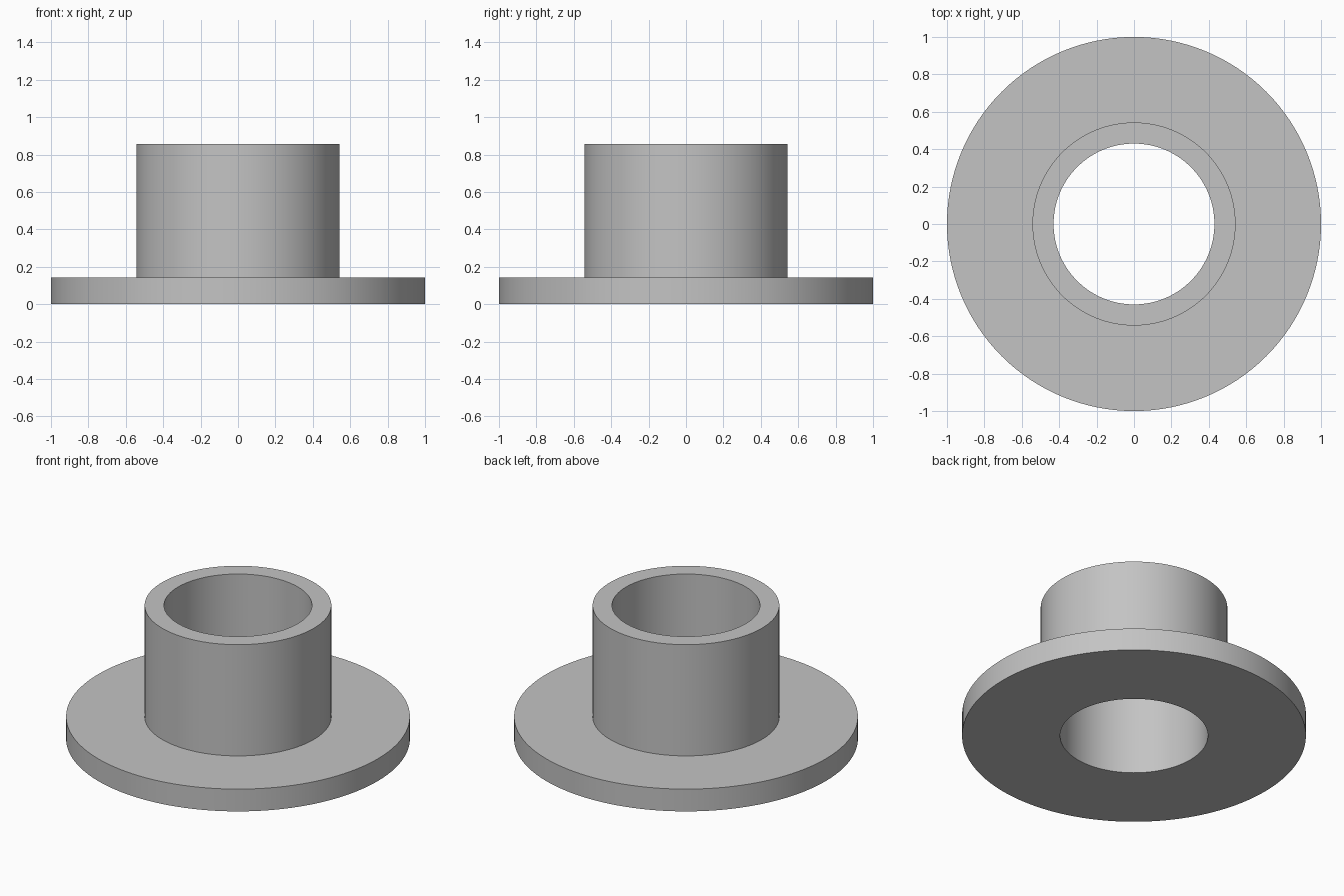
import bpy
import bmesh
import math

cube = bpy.data.objects.get("Cube")
if cube:
    bpy.data.objects.remove(cube, do_unlink=True)

SEGMENTS = 128
BORE, SLEEVE, FLANGE = 0.43, 0.543, 1.0
FLANGE_TOP, SLEEVE_TOP = 0.143, 0.857

# Plain grey
grey = bpy.data.materials.new("plain_grey")
grey.use_nodes = True
colour = (0.55, 0.55, 0.55, 1)
grey.diffuse_color = colour
grey.node_tree.nodes["Principled BSDF"].inputs["Base Color"].default_value = colour


def lathe(name, profile):
    """Turn a closed (radius, height) profile around the z axis."""
    bm = bmesh.new()
    rings = []
    for radius, z in profile:
        angles = [math.tau * i / SEGMENTS for i in range(SEGMENTS)]
        rings.append([bm.verts.new((radius * math.cos(a), radius * math.sin(a), z))
                      for a in angles])
    for k, low in enumerate(rings):
        high = rings[(k + 1) % len(rings)]
        for i in range(SEGMENTS):
            j = (i + 1) % SEGMENTS
            bm.faces.new((low[i], low[j], high[j], high[i]))
    bmesh.ops.recalc_face_normals(bm, faces=bm.faces)
    mesh = bpy.data.meshes.new(name)
    bm.to_mesh(mesh)
    bm.free()
    mesh.materials.append(grey)
    obj = bpy.data.objects.new(name, mesh)
    bpy.context.collection.objects.link(obj)
    return obj


# Flanged bushing: wide flange, upright sleeve and through bore
bushing = lathe("flanged_bushing", [
    (BORE, 0), (FLANGE, 0), (FLANGE, FLANGE_TOP),
    (SLEEVE, FLANGE_TOP), (SLEEVE, SLEEVE_TOP), (BORE, SLEEVE_TOP),
])
bpy.ops.object.select_all(action="DESELECT")
bushing.select_set(True)
bpy.context.view_layer.objects.active = bushing
bpy.ops.object.shade_smooth_by_angle(angle=math.radians(30))
